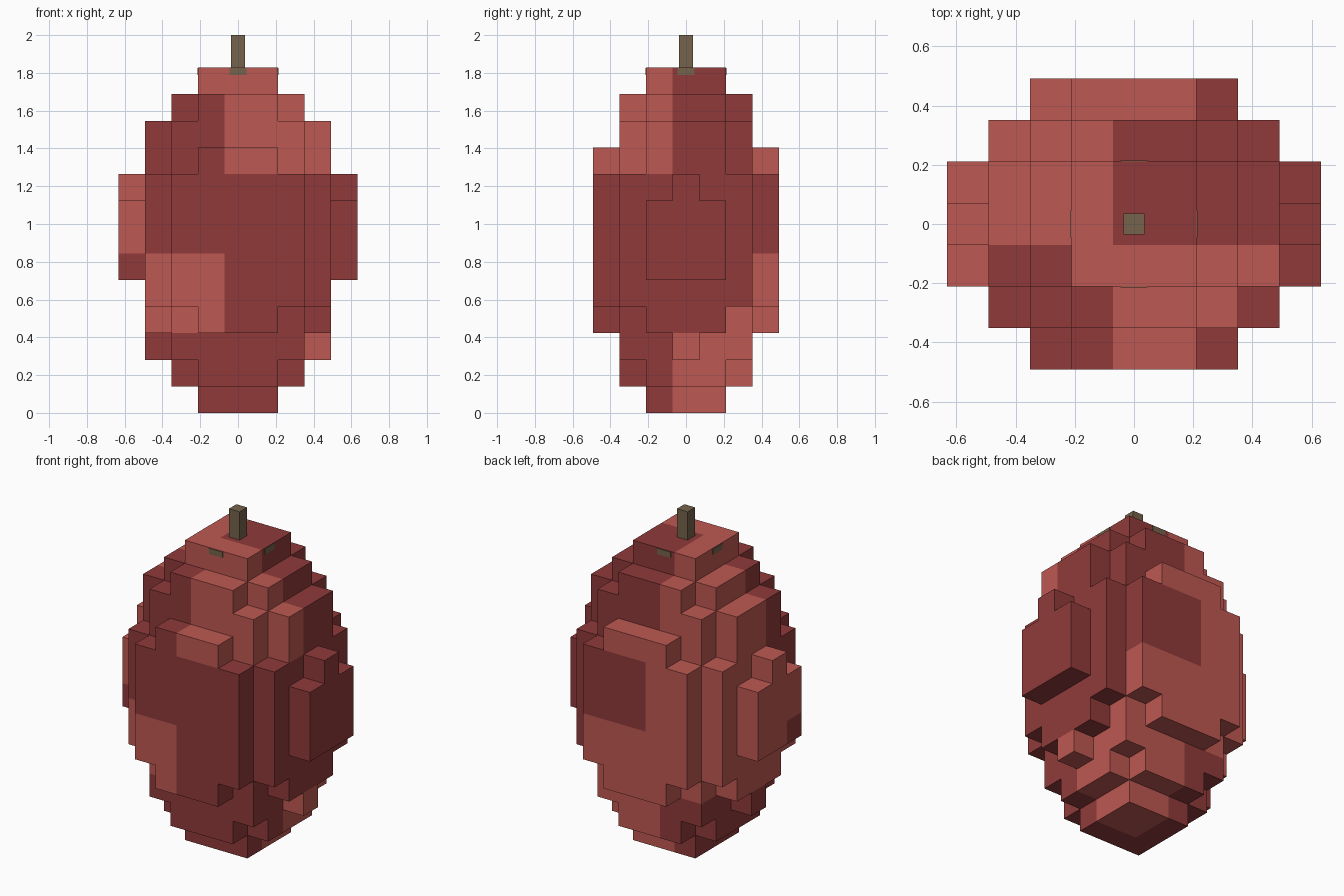
import bpy, bmesh
from mathutils import Vector

if "Cube" in bpy.data.objects:
    bpy.data.objects.remove(bpy.data.objects["Cube"])

V = 0.1406  # edge length of one block


def material(name, rgb):
    m = bpy.data.materials.new(name)
    m.diffuse_color = (*rgb, 1)
    m.use_nodes = True
    m.node_tree.nodes["Principled BSDF"].inputs["Base Color"].default_value = m.diffuse_color
    return m


light_red = material("light red", (0.515, 0.098, 0.084))
dark_red = material("dark red", (0.279, 0.042, 0.042))
brown = material("stem brown", (0.18, 0.125, 0.072))


def make_object(name, bm, mats):
    me = bpy.data.meshes.new(name)
    bm.to_mesh(me)
    bm.free()
    for m in mats:
        me.materials.append(m)
    ob = bpy.data.objects.new(name, me)
    bpy.context.collection.objects.link(ob)
    return ob


def box(name, lo, hi, mat):
    bm = bmesh.new()
    bmesh.ops.create_cube(bm, size=1)
    for v in bm.verts:
        v.co = [lo[a] if v.co[a] < 0 else hi[a] for a in range(3)]
    return make_object(name, bm, [mat])


# Lowest and highest block of each column, mirrored in x and y
COLUMNS = {
    (0, 0): (0, 12), (1, 0): (0, 12), (0, 1): (0, 12), (1, 1): (0, 12),
    (2, 0): (1, 11), (2, 1): (1, 11), (0, 2): (1, 11), (1, 2): (1, 11),
    (2, 2): (2, 10), (3, 0): (2, 10), (3, 1): (3, 10), (3, 2): (4, 8),
    (0, 3): (3, 9), (1, 3): (3, 9), (2, 3): (4, 8),
    (4, 0): (5, 8), (4, 1): (5, 7),
}

# Three-block colour cells (x, y, z) that are dark
DARK = {
    (1, 0, 0), (2, 0, 0), (1, 1, 0),
    (0, 0, 1), (2, 0, 1), (3, 0, 1), (3, 1, 1),
    (1, 0, 2), (2, 0, 2), (3, 0, 2), (3, 1, 2), (2, 2, 2),
    (1, 0, 3), (2, 1, 3), (3, 1, 3), (2, 1, 4),
}


def solid(i, j, k):
    lo, hi = COLUMNS.get((abs(i), abs(j)), (1, 0))
    return lo <= k <= hi


# Fruit body: outer faces of the stacked blocks
bm = bmesh.new()
for i in range(-4, 5):
    for j in range(-3, 4):
        for k in range(13):
            if not solid(i, j, k):
                continue
            cell = ((i + 6) // 3, (j + 3) // 3, k // 3)
            centre = Vector((i, j, k + 0.5))
            for axis in range(3):
                for sign in (-1, 1):
                    n = Vector((0, 0, 0))
                    n[axis] = sign
                    if solid(i + int(n.x), j + int(n.y), k + int(n.z)):
                        continue
                    a = Vector((0, 0, 0))
                    a[(axis + 1) % 3] = 0.5
                    b = n.cross(a)
                    mid = centre + n * 0.5
                    f = bm.faces.new([bm.verts.new((mid + p) * V)
                                      for p in (-a - b, a - b, a + b, b - a)])
                    f.material_index = int(cell in DARK)
bmesh.ops.remove_doubles(bm, verts=bm.verts, dist=0.001)
make_object("fruit_body", bm, [light_red, dark_red])

# Stem and the crossed leaf strips that just poke out of the top block
box("stem", (-0.036, -0.036, 1.79), (0.036, 0.036, 2.0), brown)
box("leaf_strip_x", (-0.215, -0.045, 1.79), (0.215, 0.045, 1.825), brown)
box("leaf_strip_y", (-0.045, -0.215, 1.79), (0.045, 0.215, 1.825), brown)
